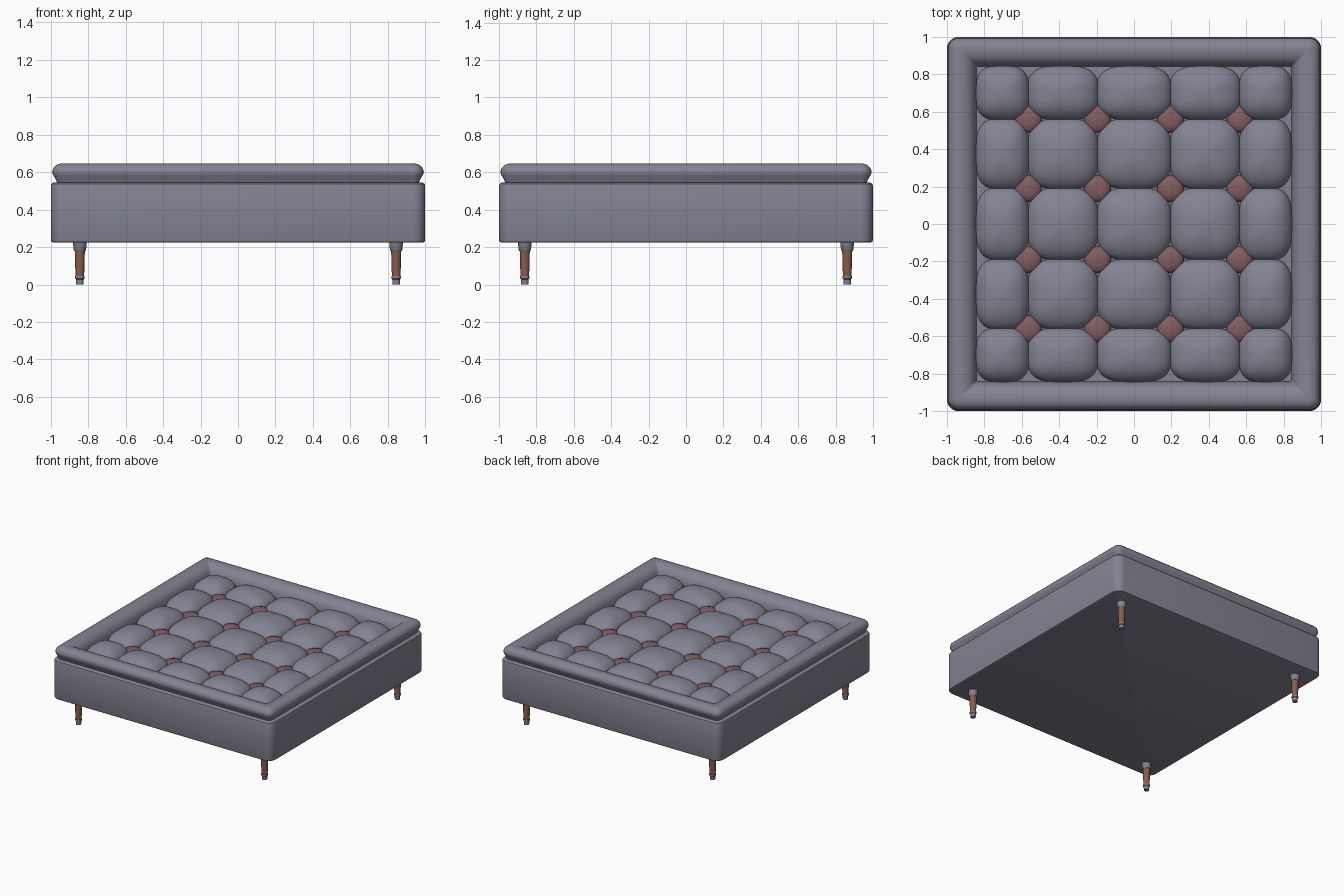
import bpy, math

if "Cube" in bpy.data.objects:
    bpy.data.objects.remove(bpy.data.objects["Cube"])


def material(name, rgb):
    m = bpy.data.materials.new(name)
    m.diffuse_color = (*rgb, 1)
    m.use_nodes = True
    m.node_tree.nodes["Principled BSDF"].inputs["Base Color"].default_value = m.diffuse_color
    return m


FABRIC = material("grey fabric", (0.23, 0.225, 0.29))
BUTTON = material("dusty red button", (0.23, 0.11, 0.12))
WOOD = material("brown wood", (0.25, 0.105, 0.07))


def make(name, verts, faces, mat, angle=40):
    me = bpy.data.meshes.new(name)
    me.from_pydata(verts, [], faces)
    me.materials.append(mat)
    ob = bpy.data.objects.new(name, me)
    bpy.context.collection.objects.link(ob)
    bpy.ops.object.select_all(action='DESELECT')
    ob.select_set(True)
    bpy.context.view_layer.objects.active = ob
    bpy.ops.object.shade_smooth_by_angle(angle=math.radians(angle))
    return ob


def loft(name, rings, mat, closed=False, angle=40):
    """Skin a list of equal-length rings; cap the ends or close into a loop."""
    n = len(rings[0])
    verts = [p for ring in rings for p in ring]
    count = len(rings)
    faces = []
    for k in range(count if closed else count - 1):
        a, b = k * n, (k + 1) % count * n
        for i in range(n):
            j = (i + 1) % n
            faces.append((a + i, a + j, b + j, b + i))
    if not closed:
        faces.append(tuple(reversed(range(n))))
        faces.append(tuple(range((count - 1) * n, count * n)))
    return make(name, verts, faces, mat, angle)


def rounded_square(s, z, centre=0.935, steps=6):
    """Square of half-size s whose corner arcs share one centre."""
    r = max(0.008, s - centre)
    c = s - r
    ring = []
    for q in range(4):
        cx = c * (1, -1, -1, 1)[q]
        cy = c * (1, 1, -1, -1)[q]
        for i in range(steps + 1):
            t = (q + i / steps) * math.pi / 2
            ring.append((cx + r * math.cos(t), cy + r * math.sin(t), z))
    return ring


def circle(x, y, r, z, n=20):
    return [(x + r * math.cos(i * math.tau / n), y + r * math.sin(i * math.tau / n), z)
            for i in range(n)]


# Upholstered base
base = [(0.985, 0.224), (0.996, 0.228), (1.0, 0.24), (1.0, 0.525),
        (0.996, 0.538), (0.985, 0.545), (0.96, 0.546)]
loft("base", [rounded_square(s, z) for s, z in base], FABRIC)

# Padded border around the seat
border = [(0.965, 0.54), (0.972, 0.56), (0.986, 0.582), (0.993, 0.602), (0.985, 0.624),
          (0.968, 0.64), (0.945, 0.647), (0.915, 0.646), (0.885, 0.636),
          (0.86, 0.615), (0.846, 0.585), (0.84, 0.54)]
loft("border", [rounded_square(s, z) for s, z in border], FABRIC, closed=True)

# Tufted cushions: domes on a rounded-rectangle plan
X_LINES = [-0.84, -0.565, -0.195, 0.195, 0.565, 0.84]
Y_LINES = [-0.84, -0.56, -0.19, 0.19, 0.56, 0.84]


def cushion(name, x0, x1, y0, y1):
    cx, cy = (x0 + x1) / 2, (y0 + y1) / 2
    a, b = (x1 - x0) / 2 + 0.006, (y1 - y0) / 2 + 0.006
    n, e = 48, 2 / 3.0
    rings = []
    for k in range(11):
        t = k / 11 * math.pi / 2
        r, z = math.cos(t), 0.542 + 0.098 * math.sin(t)
        ring = []
        for i in range(n):
            u = i * math.tau / n
            c, s = math.cos(u), math.sin(u)
            ring.append((cx + a * r * math.copysign(abs(c) ** e, c),
                         cy + b * r * math.copysign(abs(s) ** e, s), z))
        rings.append(ring)
    loft(name, rings, FABRIC, angle=60)


for i in range(5):
    for j in range(5):
        cushion(f"cushion_{i}_{j}", X_LINES[i], X_LINES[i + 1], Y_LINES[j], Y_LINES[j + 1])

# Buttons sunk where four cushions meet
for i, x in enumerate(X_LINES[1:-1]):
    for j, y in enumerate(Y_LINES[1:-1]):
        rings = [circle(x, y, r, z) for r, z in
                 [(0.07, 0.543), (0.072, 0.558), (0.06, 0.571), (0.035, 0.579), (0.01, 0.581)]]
        loft(f"button_{i}_{j}", rings, BUTTON, angle=60)

# Legs: wooden shaft with fabric-grey collar and foot
for sx in (-1, 1):
    for sy in (-1, 1):
        x, y = 0.845 * sx, 0.862 * sy
        tag = ("front" if sy < 0 else "back") + ("_left" if sx < 0 else "_right")
        parts = [("leg_collar", FABRIC, [(0.028, 0.178), (0.034, 0.186), (0.036, 0.23)]),
                 ("leg_shaft", WOOD, [(0.023, 0.04), (0.027, 0.18)]),
                 ("leg_foot", FABRIC, [(0.02, 0.0), (0.021, 0.028), (0.025, 0.032), (0.025, 0.045)])]
        for name, mat, prof in parts:
            loft(f"{tag}_{name}", [circle(x, y, r, z) for r, z in prof], mat)
